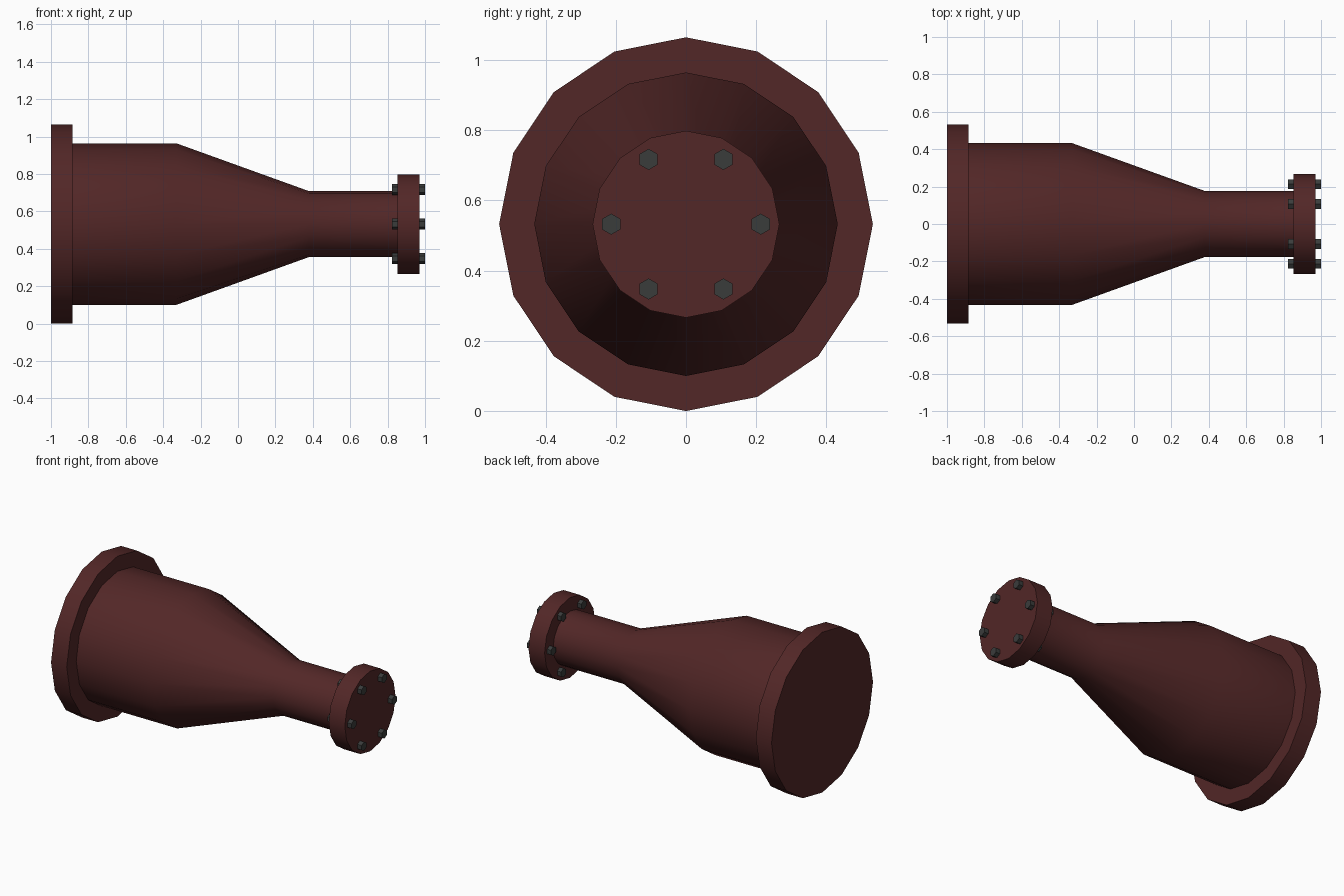
import bpy
import bmesh
from math import cos, sin, pi, radians
from mathutils import Matrix

cube = bpy.data.objects.get("Cube")
if cube:
    bpy.data.objects.remove(cube, do_unlink=True)

AXIS_Z = 0.532


def make_material(name, rgb):
    mat = bpy.data.materials.new(name)
    mat.use_nodes = True
    mat.diffuse_color = (*rgb, 1)
    mat.node_tree.nodes["Principled BSDF"].inputs["Base Color"].default_value = (*rgb, 1)
    return mat


def lathe(name, profile, sides, mat, y=0.0, z=AXIS_Z):
    """Capped solid turned about an axis along x, from (x, radius) pairs."""
    bm = bmesh.new()
    rings = []
    for x, r in profile:
        angles = [2 * pi * i / sides for i in range(sides)]
        rings.append([bm.verts.new((x, r * sin(a), r * cos(a))) for a in angles])
    for a, b in zip(rings, rings[1:]):
        for i in range(sides):
            j = (i + 1) % sides
            bm.faces.new((a[i], a[j], b[j], b[i]))
    bm.faces.new(rings[0])
    bm.faces.new(rings[-1])
    bmesh.ops.recalc_face_normals(bm, faces=bm.faces)
    mesh = bpy.data.meshes.new(name)
    bm.to_mesh(mesh)
    bm.free()
    mesh.materials.append(mat)
    obj = bpy.data.objects.new(name, mesh)
    obj.matrix_world = Matrix.Translation((0, y, z))
    bpy.context.collection.objects.link(obj)
    return obj


def smooth(obj):
    bpy.ops.object.select_all(action="DESELECT")
    obj.select_set(True)
    bpy.context.view_layer.objects.active = obj
    bpy.ops.object.shade_smooth_by_angle(angle=radians(30))


red = make_material("dark red paint", (0.085, 0.02, 0.02))
steel = make_material("dark steel", (0.042, 0.045, 0.044))

# Reducer pipe with a wide barrel, cone and narrow neck
pipe = [(-0.9, 0.432), (-0.33, 0.432), (0.38, 0.176), (0.87, 0.176)]
smooth(lathe("reducer_pipe", pipe, 16, red))

# Flanges at both ends
smooth(lathe("large_flange", [(-1.0, 0.532), (-0.885, 0.532)], 16, red))
smooth(lathe("small_flange", [(0.852, 0.266), (0.97, 0.266)], 16, red))

# Ring of six hexagonal bolts through the small flange
for i in range(6):
    a = i * pi / 3
    lathe(f"flange_bolt_{i + 1}", [(0.824, 0.03), (1.0, 0.03)], 6, steel,
          0.213 * cos(a), AXIS_Z + 0.213 * sin(a))
